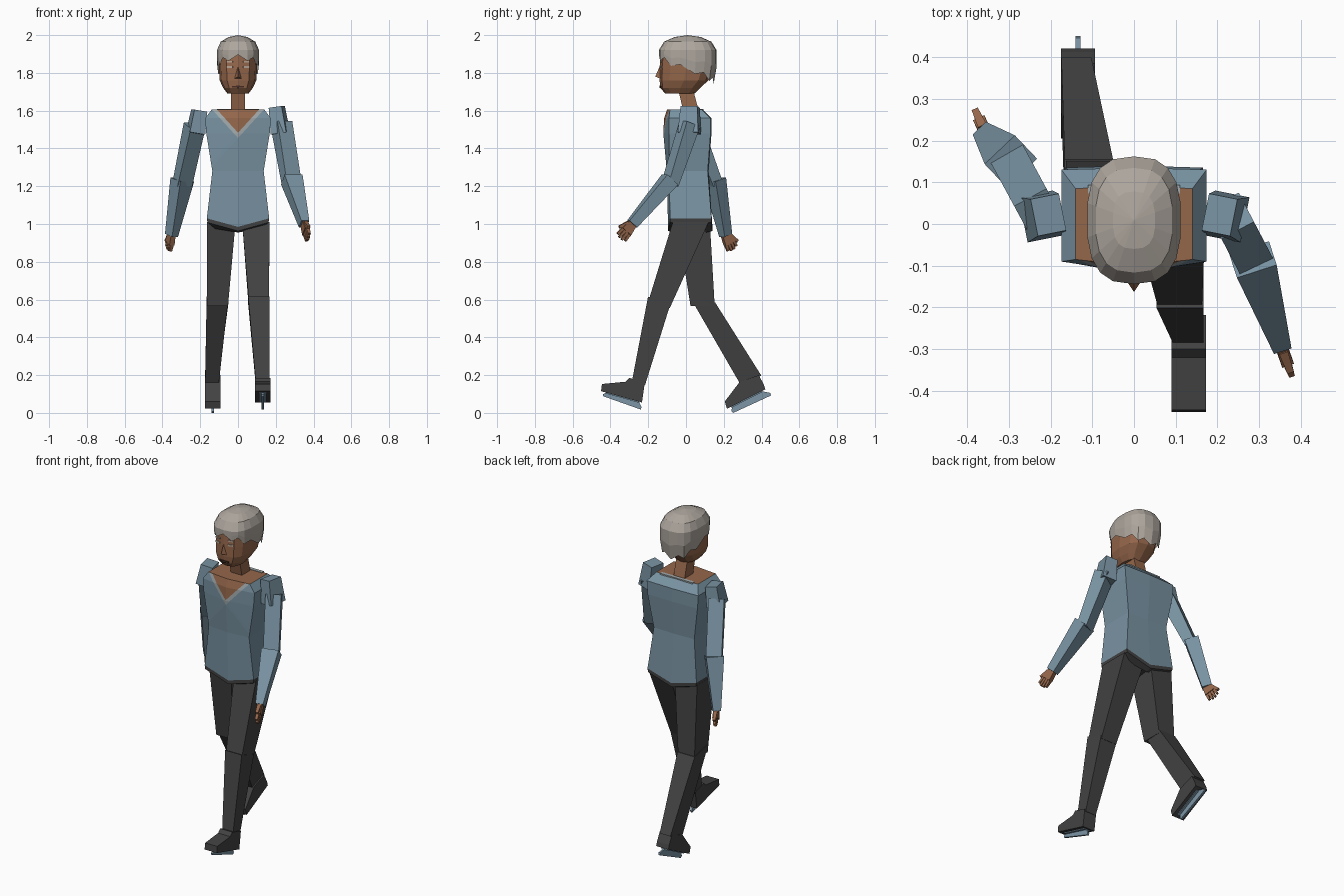
import bpy, bmesh, math
from mathutils import Vector

if "Cube" in bpy.data.objects:
    bpy.data.objects.remove(bpy.data.objects["Cube"])


def material(name, r, g, b):
    m = bpy.data.materials.new(name)
    m.use_nodes = True
    m.diffuse_color = (r, g, b, 1)
    m.node_tree.nodes["Principled BSDF"].inputs["Base Color"].default_value = (r, g, b, 1)
    return m


BLUE = material("blue grey cloth", .19, .29, .36)
SKIN = material("brown skin", .30, .135, .07)
TRIM = material("pale trim", .36, .40, .41)
DARK = material("charcoal", .055, .055, .055)
HAIR = material("grey hair", .42, .38, .34)
STEEL = material("blade steel", .20, .30, .38)
LIP = material("dark mouth", .06, .025, .018)
PALE = material("pale eye", .50, .38, .30)


def finish(name, bm, *mats):
    bmesh.ops.recalc_face_normals(bm, faces=bm.faces[:])
    mesh = bpy.data.meshes.new(name)
    bm.to_mesh(mesh)
    bm.free()
    for m in mats:
        mesh.materials.append(m)
    ob = bpy.data.objects.new(name, mesh)
    bpy.context.collection.objects.link(ob)
    return ob


def loft(rings):
    """Skin closed rings of points and cap both ends."""
    bm = bmesh.new()
    rows = [[bm.verts.new(p) for p in ring] for ring in rings]
    n = len(rows[0])
    for a, b in zip(rows, rows[1:]):
        for i in range(n):
            j = (i + 1) % n
            bm.faces.new((a[i], a[j], b[j], b[i]))
    bm.faces.new(rows[0])
    bm.faces.new(rows[-1])
    return bm


def limb(name, a, b, size_a, size_b, mat):
    """Tapered box from a to b; sizes are half widths (sideways, fore-aft)."""
    a, b = Vector(a), Vector(b)
    d = (b - a).normalized()
    u = d.cross(Vector((0, 0, 1))).normalized()
    v = d.cross(u)
    corners = ((-1, -1), (1, -1), (1, 1), (-1, 1))
    rings = [[p + u * s[0] * i + v * s[1] * j for i, j in corners]
             for p, s in ((a, size_a), (b, size_b))]
    return finish(name, loft(rings), mat)


def leg_part(name, sections, mat):
    """Sections: centre x, y, z, half x, half y, tilt towards the back."""
    rings = [[(x - w, y - h, z - t), (x + w, y - h, z - t),
              (x + w, y + h, z + t), (x - w, y + h, z + t)]
             for x, y, z, w, h, t in sections]
    return finish(name, loft(rings), mat)


def slab(name, outline, x, half, mat):
    """Side outline (y, z) extruded across x."""
    rings = [[(x + s * half, y, z) for y, z in outline] for s in (-1, 1)]
    return finish(name, loft(rings), mat)


def oval(n, w, yf, yb, z, power=.75):
    pts = []
    for i in range(n):
        a = math.tau * i / n
        s, c = math.sin(a), math.cos(a)
        x = math.copysign(abs(s) ** power, s) * w
        y = -math.copysign(abs(c) ** power, c) * (yb - yf) / 2 + (yb + yf) / 2
        pts.append((x, y, z))
    return pts


# Torso: six-sided rings with a centre ridge and a pointed hem
def body_ring(z, w, yf, yfc, yb, drop=0):
    return [(-w, yf, z), (0, yfc, z - drop), (w, yf, z),
            (w, yb, z), (0, yb + .005, z - drop), (-w, yb, z)]


HEM = body_ring(1.03, .165, -.085, -.095, .135, .045)
bm = loft([HEM,
           body_ring(1.28, .136, -.088, -.102, .115),
           body_ring(1.48, .168, -.09, -.12, .13),
           body_ring(1.56, .174, -.09, -.116, .13),
           body_ring(1.605, .14, -.085, -.10, .085)])

# Neckline cut as a V, with a pale border
SLOPE = 1.1
for base in (1.455, 1.483):
    for side in (-1, 1):
        front = [f for f in bm.faces if f.calc_center_median().y < -.08]
        geom = list({e for f in front for e in f.edges} | {v for f in front for v in f.verts}) + front
        bmesh.ops.bisect_plane(bm, geom=geom, plane_co=(0, 0, base),
                               plane_no=(-side * SLOPE, 0, 1))
for f in bm.faces:
    c = f.calc_center_median()
    level = c.z - SLOPE * abs(c.x)
    if c.z > 1.6 and abs(c.y) < .05:
        f.material_index = 1
    elif c.y < -.08 and level > 1.455:
        f.material_index = 1 if level > 1.483 else 2
finish("torso", bm, BLUE, SKIN, TRIM)

# Trim strip along the back of the collar
limb("back_collar_trim", (-.11, .083, 1.604), (.11, .083, 1.604), (.01, .004), (.01, .004), TRIM)

# Hips
low = [(x * .98, y, z - .022) for x, y, z in HEM]
finish("hips", loft([HEM, low, body_ring(.975, .12, -.05, -.06, .10, .02)]), DARK)

# Neck and head
limb("neck", (0, .03, 1.585), (0, -.004, 1.72), (.037, .04), (.037, .038), SKIN)
finish("head", loft([oval(12, *r) for r in (
    (.056, -.11, .045, 1.69), (.078, -.135, .075, 1.72), (.097, -.14, .118, 1.76),
    (.101, -.14, .14, 1.82), (.104, -.135, .145, 1.91))]), SKIN)

# Nose wedge
bm = bmesh.new()
top, tip, l, r = [bm.verts.new(p) for p in (
    (0, -.137, 1.84), (0, -.163, 1.78), (-.022, -.13, 1.768), (.022, -.13, 1.768))]
for face in ((top, l, tip), (top, tip, r), (tip, l, r), (top, r, l)):
    bm.faces.new(face)
finish("nose", bm, SKIN)

# Painted face details
for side, word in ((1, "left"), (-1, "right")):
    for part, z, h, mat in (("eye", 1.832, .005, PALE), ("brow", 1.858, .004, PALE)):
        limb(f"{word}_{part}", (side * .028, -.1345, z), (side * .06, -.126, z),
             (.003, h), (.003, h), mat)
    limb(f"{word}_lip", (0, -.136, 1.727), (side * .03, -.130, 1.727),
         (.004, .006), (.004, .003), LIP)

# Hair: a cap with a jagged lower edge, longer at the back
N = 18
bm = bmesh.new()
rows = [[] for _ in range(5)]
for i, (x, y, _) in enumerate(oval(N, 1, -1, 1, 0)):
    back = (1 - math.cos(math.tau * i / N)) / 2
    low = 1.882 - .125 * back + .014 * (-1) ** i
    profile = ((low, 1 - .1 * back), ((low + 1.92) / 2, 1), (1.92, 1), (1.965, .82), (1.99, .45))
    for row, (z, s) in zip(rows, profile):
        row.append(bm.verts.new((x * .113 * s, .009 + y * .153 * s, z)))
for a, b in zip(rows, rows[1:]):
    for i in range(N):
        j = (i + 1) % N
        bm.faces.new((a[i], a[j], b[j], b[i]))
crown = bm.verts.new((0, .009, 2))
for i in range(N):
    bm.faces.new((rows[-1][i], rows[-1][(i + 1) % N], crown))
finish("hair", bm, HAIR)

# Arms: shoulder, elbow, wrist and fingertip positions
ARMS = (("left", 1, 1.62, (.23, .02, 1.53), (.285, -.085, 1.21), (.35, -.285, 1.0), (.373, -.35, .92)),
        ("right", -1, 1.6, (-.23, .03, 1.52), (-.295, .15, 1.21), (-.352, .21, .94), (-.37, .25, .86)))
for word, side, z, shoulder, elbow, wrist, tip in ARMS:
    limb(word + "_shoulder_pad", (side * .205, .022, z), (side * .225, .018, 1.48),
         (.045, .035), (.055, .042), BLUE)
    limb(word + "_upper_arm", shoulder, elbow, (.044, .042), (.044, .03), BLUE)
    limb(word + "_forearm", Vector(elbow) + Vector((0, 0, .025)), wrist, (.05, .04), (.022, .028), BLUE)
    w, t = Vector(wrist), Vector(tip)
    d = (t - w).normalized()
    across = d.cross(d.cross(Vector((0, 0, 1)))).normalized()
    knuckle = w.lerp(t, .5)
    limb(word + "_palm", w - d * .02, knuckle, (.013, .02), (.015, .031), SKIN)
    for i in range(4):
        off = across * (i - 1.5) * .016
        limb(f"{word}_finger_{i + 1}", knuckle + off, t + off * 1.15 - d * abs(i - 1.5) * .008,
             (.010, .008), (.007, .006), SKIN)
    limb(word + "_thumb", w + d * .01 - across * .02, w + d * .06 - across * .045,
         (.011, .011), (.008, .007), SKIN)

# Legs in mid stride
leg_part("left_thigh", ((.095, .025, 1.01, .073, .095, 0), (.11, -.142, .575, .053, .056, -.02)), DARK)
leg_part("left_shin", ((.11, -.142, .595, .056, .059, -.02), (.13, -.252, .155, .036, .035, -.008)), DARK)
leg_part("right_thigh", ((-.088, .04, 1.01, .075, .086, 0), (-.108, .088, .565, .055, .064, 0)), DARK)
leg_part("right_shin", ((-.108, .087, .60, .058, .067, -.015), (-.138, .343, .175, .036, .056, .022)), DARK)

# Skates: shoe, sole plate and blade
SKATES = (
    ("left", .131,
     ((-.30, .185), (-.32, .165), (-.445, .153), (-.45, .115), (-.233, .055), (-.218, .16)),
     ((-.42, .112), (-.422, .102), (-.25, .054), (-.248, .064)),
     ((-.42, .108), (-.44, .098), (-.438, .088), (-.24, .018), (-.235, .03), (-.25, .062))),
    ("right", -.134,
     ((.285, .165), (.205, .06), (.217, .022), (.42, .125), (.412, .15), (.385, .2)),
     ((.235, .036), (.24, .027), (.405, .111), (.40, .122)),
     ((.245, .038), (.24, .008), (.25, 0), (.45, .092), (.446, .106), (.40, .115))))
for word, x, shoe, sole, blade in SKATES:
    slab(word + "_shoe", shoe, x, .041, DARK)
    slab(word + "_sole_plate", sole, x, .02, STEEL)
    slab(word + "_blade", blade, x, .006, STEEL)
